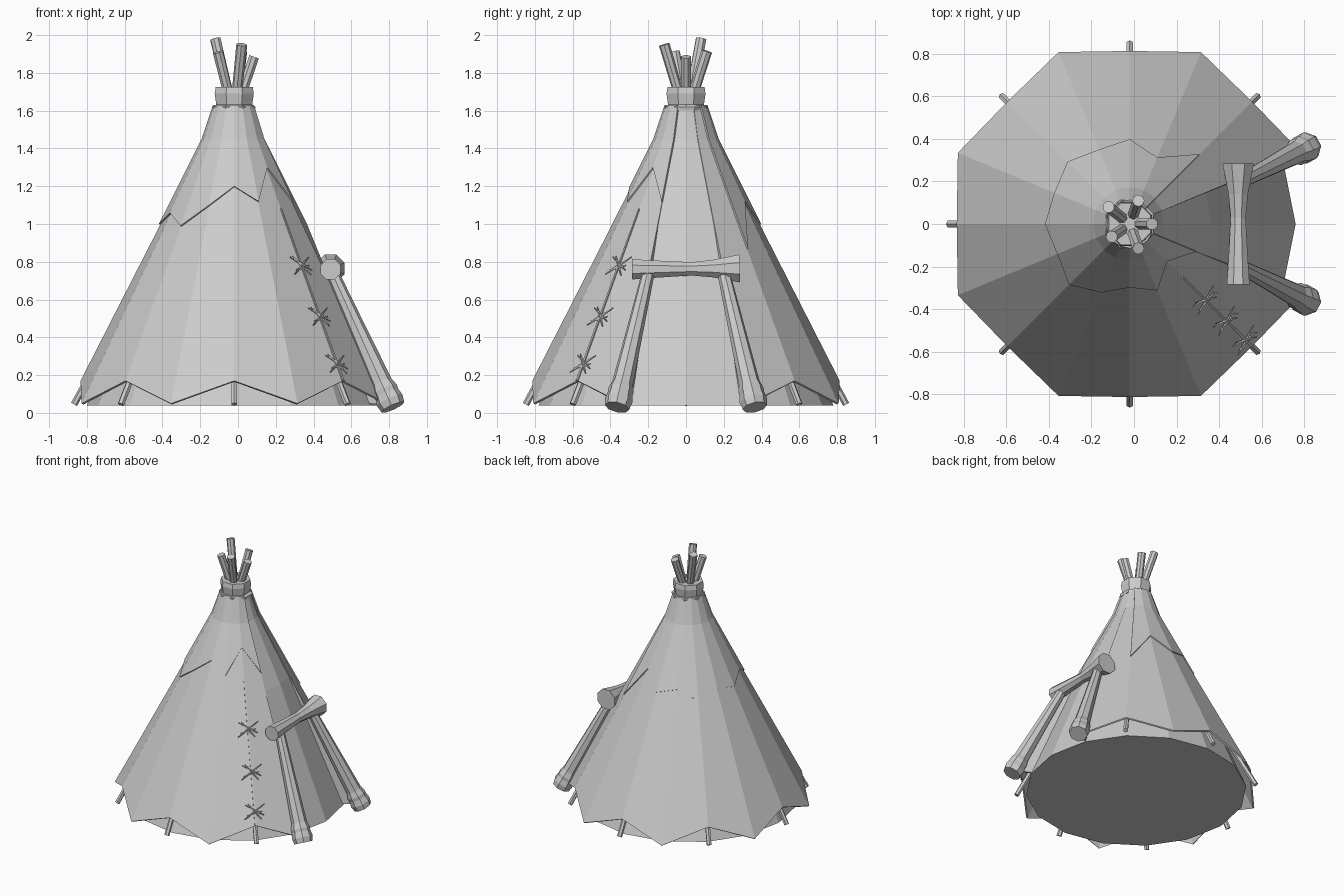
import bpy, bmesh, math
from mathutils import Vector

if "Cube" in bpy.data.objects:
    bpy.data.objects.remove(bpy.data.objects["Cube"], do_unlink=True)

GREY = (0.6, 0.6, 0.6, 1)
mat = bpy.data.materials.new("plain grey")
mat.use_nodes = True
mat.diffuse_color = GREY
mat.node_tree.nodes["Principled BSDF"].inputs["Base Color"].default_value = GREY

CX = -0.02           # tent axis
STEP = math.pi / 8   # sixteen facets
BODY = [(0.78, 0.04), (0.385, 1.0), (0.16, 1.45), (0.1, 1.63)]
COVER = [(0.88, 0.04), (0.39, 1.0), (0.164, 1.45), (0.104, 1.63)]


def finish(name, bm):
    me = bpy.data.meshes.new(name)
    bm.to_mesh(me)
    bm.free()
    me.materials.append(mat)
    ob = bpy.data.objects.new(name, me)
    bpy.context.collection.objects.link(ob)
    return ob


def radius_at(profile, z):
    for (r0, z0), (r1, z1) in zip(profile, profile[1:]):
        if z <= z1:
            return r0 + (r1 - r0) * (z - z0) / (z1 - z0)
    return profile[-1][0]


def around(r, k, z):
    return Vector((CX + r * math.cos(k * STEP), r * math.sin(k * STEP), z))


def skin(bm, columns):
    """Join neighbouring columns of points into outward facing quads."""
    cols = [[bm.verts.new(p) for p in c] for c in columns]
    for a, b in zip(cols, cols[1:]):
        for j in range(len(a) - 1):
            bm.faces.new((a[j], b[j], b[j + 1], a[j + 1]))


def log(name, a, b, rings, sides=8):
    """Turned pole from a to b; rings are (fraction along, radius)."""
    a, b = Vector(a), Vector(b)
    rot = (b - a).to_track_quat('Z', 'Y')
    bm = bmesh.new()
    loops = []
    for t, r in rings:
        loops.append([bm.verts.new(a.lerp(b, t) + rot @ Vector((
            r * math.cos(math.tau * (i + 0.5) / sides),
            r * math.sin(math.tau * (i + 0.5) / sides), 0))) for i in range(sides)])
    for p, q in zip(loops, loops[1:]):
        for i in range(sides):
            n = (i + 1) % sides
            bm.faces.new((p[i], p[n], q[n], q[i]))
    bm.faces.new(loops[0][::-1])
    bm.faces.new(loops[-1])
    return finish(name, bm)


def thicken(ob, amount):
    mod = ob.modifiers.new("Thickness", 'SOLIDIFY')
    mod.thickness = amount
    mod.offset = -1


# Inner tent body
log("tent_body", (CX, 0, 0), (CX, 0, 1), [(z, r) for r, z in BODY], 16).rotation_euler.z = 0
body = bpy.data.objects["tent_body"]
for v in body.data.vertices:   # put corners on the facet angles
    x, y = v.co.x - CX, v.co.y
    c, s = math.cos(STEP / 2), math.sin(STEP / 2)
    v.co.x, v.co.y = CX + x * c - y * s, x * s + y * c

# Outer cover with zigzag hem, open at the doorway
bm = bmesh.new()
columns = []
for k in range(1, 16):
    hem = 0.05 if k % 2 else 0.17
    columns.append([around(radius_at(COVER, z), k, z) for z in (hem, 1.0, 1.45, 1.63)])
for k, place in ((0.97, 0), (15.03, len(columns) + 1)):   # tucked door edges
    columns.insert(place, [around(radius_at(BODY, z) - 0.02, k, z)
                           for z in (0.05, 1.0, 1.45, 1.63)])
skin(bm, columns)
thicken(finish("outer_cover", bm), 0.012)

# Ragged upper layer
CAP_HEM = [0.87, 1.12, 1.0, 1.04, 0.97, 1.03, 1.0, 1.06, 0.99, 1.1, 1.2, 1.12, 1.3, 1.12]
bm = bmesh.new()
skin(bm, [[around(radius_at(COVER, z) + 0.009, k, z) for z in (hem, max(hem, 1.0) + 0.04, 1.45, 1.63)]
          for k, hem in enumerate(CAP_HEM, 2)])
thicken(finish("upper_layer", bm), 0.012)

# Smoke hole collar
log("top_collar", (CX, 0, 0), (CX, 0, 1),
    [(1.6, 0.118), (1.62, 0.122), (1.632, 0.103), (1.69, 0.112), (1.725, 0.106)], 8)

# Crossed pole tops
tops = [(-0.12, 0.08, 1.98), (0.02, 0.11, 1.915), (0.085, 0, 1.885), (0.02, -0.115, 1.95), (-0.105, -0.06, 1.91)]
for n, tip in enumerate(tops):
    foot = (CX + (tip[0] - CX) * 0.1, tip[1] * 0.1, 1.6)
    log(f"pole_top_{n + 1}", foot, tip, [(0, 0.026), (1, 0.029)])

# Pole feet under the hem
for k in range(2, 16, 2):
    log(f"pole_foot_{k // 2}", around(0.848, k, 0.045), around(0.6, k, 0.5),
        [(0, 0.018), (1, 0.018)], 6)

# Stitched seam beside the door
def on_seam(z, side=0.0, lift=0.006):
    along = Vector((math.sin(STEP * 2), math.cos(STEP * 2), 0))
    return around(radius_at(COVER, z) + lift, 14, z) + along * side

log("seam", on_seam(0.17, 0, 0), on_seam(1.08, 0, 0), [(0, 0.009), (1, 0.006)], 4)
for n, z in enumerate((0.26, 0.51, 0.78)):
    for m, (rise, low) in enumerate(((0.045, 0), (-0.035, 0.01), (0.012, -0.012), (-0.05, 0.0))):
        half = 0.075 - 0.01 * m
        log(f"stitch_{n + 1}_{m + 1}", on_seam(z + low - rise, -half, 0.004),
            on_seam(z + low + rise, half, 0.004), [(0, 0.003), (0.5, 0.007), (1, 0.003)], 4)

# Door frame: two posts with flared feet and a waisted lintel
for side, name in ((1, "left"), (-1, "right")):
    log(f"door_post_{name}", (0.82, side * 0.365, 0.03), (0.5, side * 0.2, 0.74),
        [(0, 0.066), (0.05, 0.074), (0.1, 0.066), (0.13, 0.068), (0.18, 0.056), (0.6, 0.044), (1, 0.034)])
log("door_lintel", (0.49, -0.285, 0.76), (0.49, 0.285, 0.765),
    [(0, 0.058), (0.2, 0.05), (0.55, 0.038), (0.75, 0.05), (1, 0.08)])
